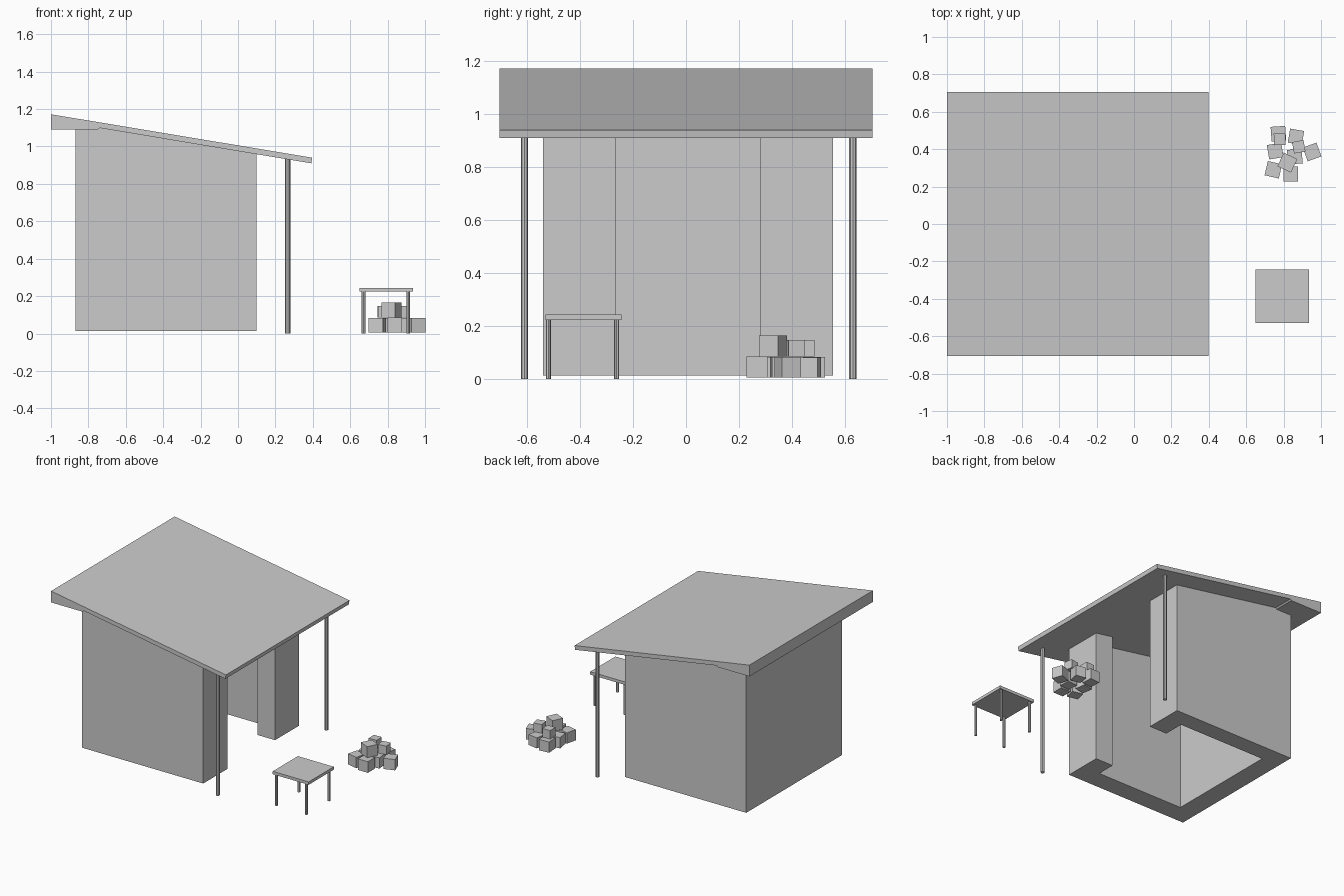
import bpy, bmesh, math
from mathutils import Matrix

if "Cube" in bpy.data.objects:
    bpy.data.objects.remove(bpy.data.objects["Cube"])


def finish(bm, name):
    bmesh.ops.recalc_face_normals(bm, faces=bm.faces[:])
    me = bpy.data.meshes.new(name)
    bm.to_mesh(me)
    bm.free()
    ob = bpy.data.objects.new(name, me)
    bpy.context.collection.objects.link(ob)
    return ob


def prism(name, bottom, top):
    """Solid between two matching outlines."""
    bm = bmesh.new()
    a = [bm.verts.new(p) for p in bottom]
    b = [bm.verts.new(p) for p in top]
    bm.faces.new(a)
    bm.faces.new(b)
    for i in range(len(a)):
        j = (i + 1) % len(a)
        bm.faces.new((a[i], a[j], b[j], b[i]))
    return finish(bm, name)


def box(name, centre, size, turn=0):
    bm = bmesh.new()
    m = Matrix.Translation(centre) @ Matrix.Rotation(math.radians(turn), 4, 'Z') @ Matrix.Diagonal((*size, 1))
    bmesh.ops.create_cube(bm, size=1, matrix=m)
    return finish(bm, name)


def pole(name, x, y, height, radius):
    bm = bmesh.new()
    bmesh.ops.create_cone(bm, cap_ends=True, segments=8, radius1=radius, radius2=radius,
                          depth=height, matrix=Matrix.Translation((x, y, height / 2)))
    return finish(bm, name)


def underside(x):
    return 0.912 + 0.1655 * (0.39 - x)


# Sloping roof with a deeper wedge at the back eave
roof = [(-1, 1.172), (0.397, 0.94), (0.392, 0.91), (-0.74, underside(-0.74)), (-0.75, 1.09), (-1, 1.09)]
prism("roof", [(x, -0.705, z) for x, z in roof], [(x, 0.705, z) for x, z in roof])

# Thick walls, open towards +x, with a wide return on each side
plan = [(0.1, -0.54), (0.1, -0.265), (-0.04, -0.265), (-0.04, -0.40), (-0.73, -0.40), (-0.73, 0.43),
        (-0.04, 0.43), (-0.04, 0.28), (0.1, 0.28), (0.1, 0.555), (-0.87, 0.555), (-0.87, -0.54)]
prism("walls", [(x, y, 0.013) for x, y in plan], [(x, y, underside(x) + 0.004) for x, y in plan])

# Porch posts
for side, y in (("left", -0.61), ("right", 0.63)):
    pole("porch_post_" + side, 0.266, y, 0.937, 0.0135)

# Table
box("table_top", (0.7925, -0.387, 0.234), (0.287, 0.287, 0.021))
for i, x in enumerate((0.671, 0.911)):
    for j, y in enumerate((-0.52, -0.262)):
        pole(f"table_leg_{i}{j}", x, y, 0.225, 0.0095)

# Pile of crates: x, y, base height, size, turn
crates = [(0.772, 0.483, 0, 0.078, 4), (0.866, 0.466, 0, 0.076, -10), (0.755, 0.39, 0, 0.078, 10),
          (0.952, 0.385, 0, 0.078, 20), (0.86, 0.36, 0, 0.078, 5), (0.745, 0.29, 0, 0.078, -13),
          (0.838, 0.268, 0, 0.08, 0), (0.82, 0.328, 0.08, 0.08, -25),
          (0.779, 0.453, 0.08, 0.062, 2), (0.881, 0.413, 0.08, 0.062, 10)]
for i, (x, y, z, s, turn) in enumerate(crates):
    box(f"crate_{i}", (x, y, z + 0.005 + s / 2), (s, s, s), turn)
